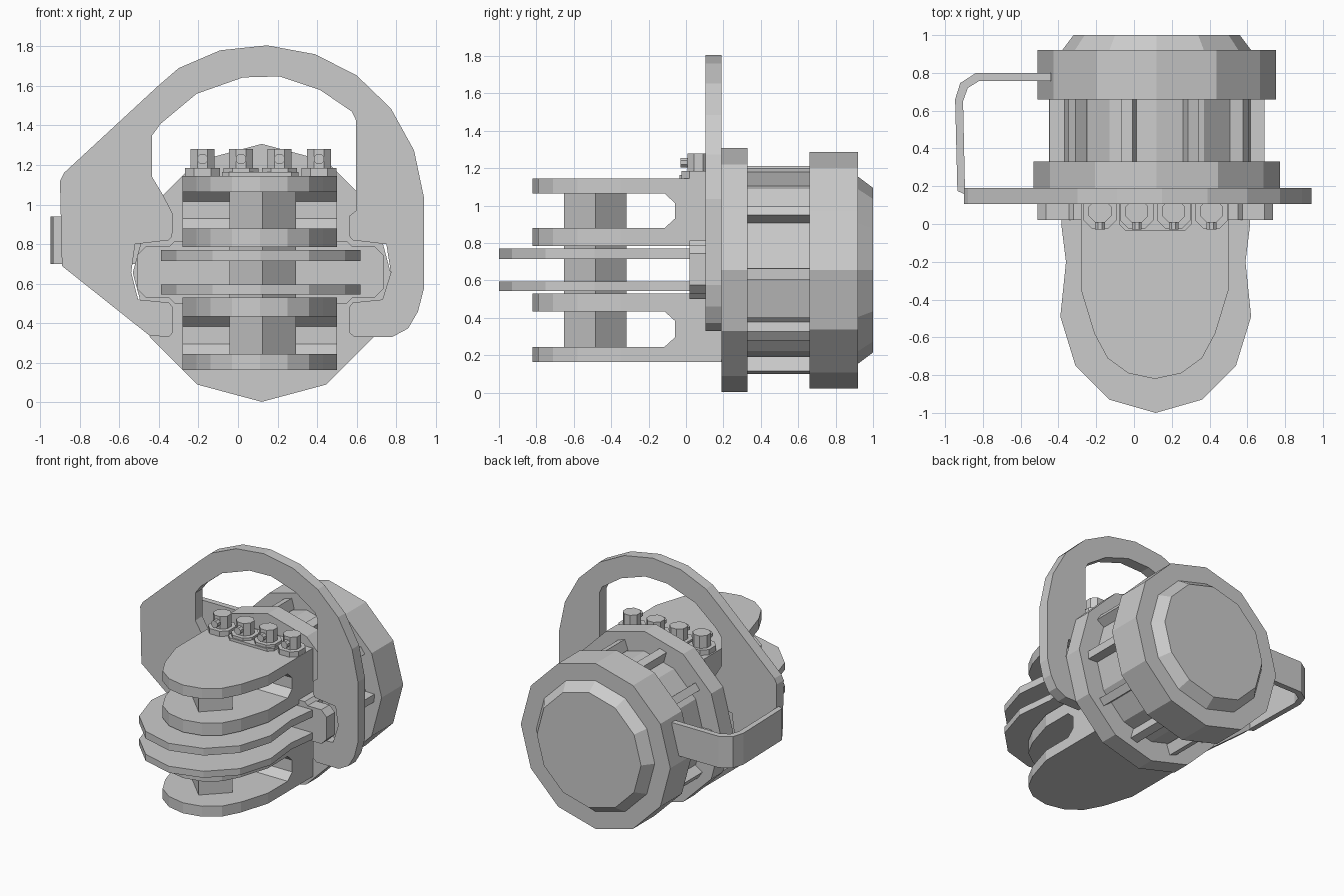
import bpy, bmesh
from math import sin, cos, pi, radians

if "Cube" in bpy.data.objects:
    bpy.data.objects.remove(bpy.data.objects["Cube"])

CX, CZ = 0.12, 0.655   # axis of the rear drum (runs along y)


def finish(name, bm):
    bmesh.ops.recalc_face_normals(bm, faces=bm.faces)
    me = bpy.data.meshes.new(name)
    bm.to_mesh(me)
    bm.free()
    ob = bpy.data.objects.new(name, me)
    bpy.context.collection.objects.link(ob)
    return ob


def prism(name, pts, axis, a, b):
    """Extrude a 2D outline from a to b along an axis."""
    place = {'x': lambda p, d: (d, p[0], p[1]),
             'y': lambda p, d: (p[0], d, p[1]),
             'z': lambda p, d: (p[0], p[1], d)}[axis]
    bm = bmesh.new()
    lo = [bm.verts.new(place(p, a)) for p in pts]
    hi = [bm.verts.new(place(p, b)) for p in pts]
    n = len(pts)
    bm.faces.new(lo)
    bm.faces.new(hi)
    for i in range(n):
        j = (i + 1) % n
        bm.faces.new((lo[i], lo[j], hi[j], hi[i]))
    return finish(name, bm)


def ngon(cx, cy, r, n, phase=0.0):
    return [(cx + r * sin(phase + 2 * pi * i / n), cy + r * cos(phase + 2 * pi * i / n))
            for i in range(n)]


def lathe(name, rings, n=12):
    """Closed solid of (y, radius) rings around the drum axis."""
    bm = bmesh.new()
    loops = [[bm.verts.new((x, y, z)) for x, z in ngon(CX, CZ, r, n)] for y, r in rings]
    bm.faces.new(loops[0])
    bm.faces.new(loops[-1])
    for l0, l1 in zip(loops, loops[1:]):
        for i in range(n):
            j = (i + 1) % n
            bm.faces.new((l0[i], l0[j], l1[j], l1[i]))
    return finish(name, bm)


def mirrored(half, cx):
    """Outline from (offset, y) points; a zero offset is the centre tip."""
    left = [(cx - d, y) for d, y in half]
    right = [(cx + d, y) for d, y in reversed(half) if d > 0]
    return left + right


def chamfer_box(x0, x1, y0, y1, c):
    return [(x0 + c, y0), (x1 - c, y0), (x1, y0 + c), (x1, y1 - c),
            (x1 - c, y1), (x0 + c, y1), (x0, y1 - c), (x0, y0 + c)]


# Rear drum, core and front flange
lathe("front_flange", [(0.19, 0.652), (0.33, 0.652)])
lathe("drum_core", [(0.30, 0.50), (0.70, 0.50)])
lathe("rear_drum", [(0.66, 0.632), (0.92, 0.632), (0.92, 0.50), (1.0, 0.44)])

# Tie bars between flange and drum
for i in range(10):
    a = radians(20 + 36 * i)
    s = 0.03
    x, z = CX + 0.54 * sin(a), CZ + 0.54 * cos(a)
    square = [(x + u * cos(a) + v * sin(a), z - u * sin(a) + v * cos(a))
              for u, v in ((-s, -s - 0.02), (s, -s - 0.02), (s, s), (-s, s))]
    prism(f"tie_bar_{i + 1}", square, 'y', 0.31, 0.68)

# Flat guard plate with the hoop handle
outer = [(-.45, .34), (-.89, .69), (-.90, 1.12), (-.88, 1.16), (-.404, 1.60), (-.30, 1.69),
         (-.09, 1.78), (.147, 1.805), (.39, 1.76), (.60, 1.653), (.773, 1.486), (.89, 1.274),
         (.94, 1.036), (.94, .576), (.91, .46), (.86, .374), (.778, .33)]
inner = [(.59, .33), (.56, .355), (.56, .48), (.58, .505), (.73, .52), (.773, .657),
         (.75, .80), (.58, .82), (.56, .844), (.56, .94), (.597, .97), (.597, 1.425),
         (.576, 1.47), (.414, 1.58), (.21, 1.648), (.025, 1.643), (-.21, 1.56), (-.39, 1.41),
         (-.434, 1.35), (-.434, 1.14), (-.38, 1.05), (-.328, .95), (-.333, .84), (-.35, .82),
         (-.52, .80), (-.54, .657), (-.505, .52), (-.35, .505), (-.328, .48), (-.328, .355),
         (-.35, .33)]
prism("guard_plate", outer + inner, 'y', 0.105, 0.19)

# Bent side strap from plate to drum
strap = [(-.89, .155), (-.935, .175), (-.947, .66), (-.92, .746), (-.836, .80), (-.44, .80),
         (-.44, .757), (-.82, .757), (-.88, .72), (-.905, .65), (-.895, .19)]
prism("side_strap", strap, 'z', 0.70, 0.94)

# Two forks: two rounded slabs and a chamfered back wall each
fork = mirrored([(.39, .19), (.39, -.35), (.32, -.58), (.25, -.71), (.14, -.79), (0, -.82)], .11)
for name, z0, z1, z2, z3 in (("upper", .785, .88, 1.065, 1.145), ("lower", .165, .245, .435, .53)):
    prism(f"{name}_fork_bottom", fork, 'z', z0, z1)
    prism(f"{name}_fork_top", fork, 'z', z2, z3)
    wall = [(.19, z1), (-.115, z1), (-.06, z1 + .05), (-.06, z2 - .05), (-.115, z2), (.19, z2)]
    prism(f"{name}_fork_wall", wall, 'x', -.28, .50)

# Wide middle jaws
jaw = mirrored([(.50, .10), (.50, 0), (.475, -.20), (.505, -.49), (.425, -.75),
                (.245, -.93), (0, -1.0)], .115)
prism("lower_jaw", jaw, 'z', .545, .595)
prism("upper_jaw", jaw, 'z', .715, .77)

# Jaw mount with side ears, and the block behind it
prism("jaw_mount", chamfer_box(-.51, .735, .53, .79, .045), 'y', .02, .12)
prism("jaw_mount_back", chamfer_box(-.35, .58, .50, .815, .03), 'y', .02, .19)

# Square pivot post set on its corner
prism("pivot_post", ngon(.125, -.485, .168, 4), 'z', .20, 1.10)

# Knobs with base collars and front pins
prism("knob_ledge", [(-.08, .19), (-.08, .0), (-.045, -.035), (.27, -.035), (.305, .0), (.305, .19)],
      'z', 1.14, 1.165)
for i, x in enumerate((-.18, .015, .21, .41)):
    prism(f"knob_collar_{i + 1}", chamfer_box(x - .088, x + .088, -.025, .15, .045), 'z', 1.14, 1.185)
    prism(f"knob_{i + 1}", ngon(x, .067, .065, 8, pi / 8), 'z', 1.18, 1.28)
    prism(f"knob_pin_{i + 1}", ngon(x, 1.23, .028, 8, pi / 8), 'y', -.03, .06)
